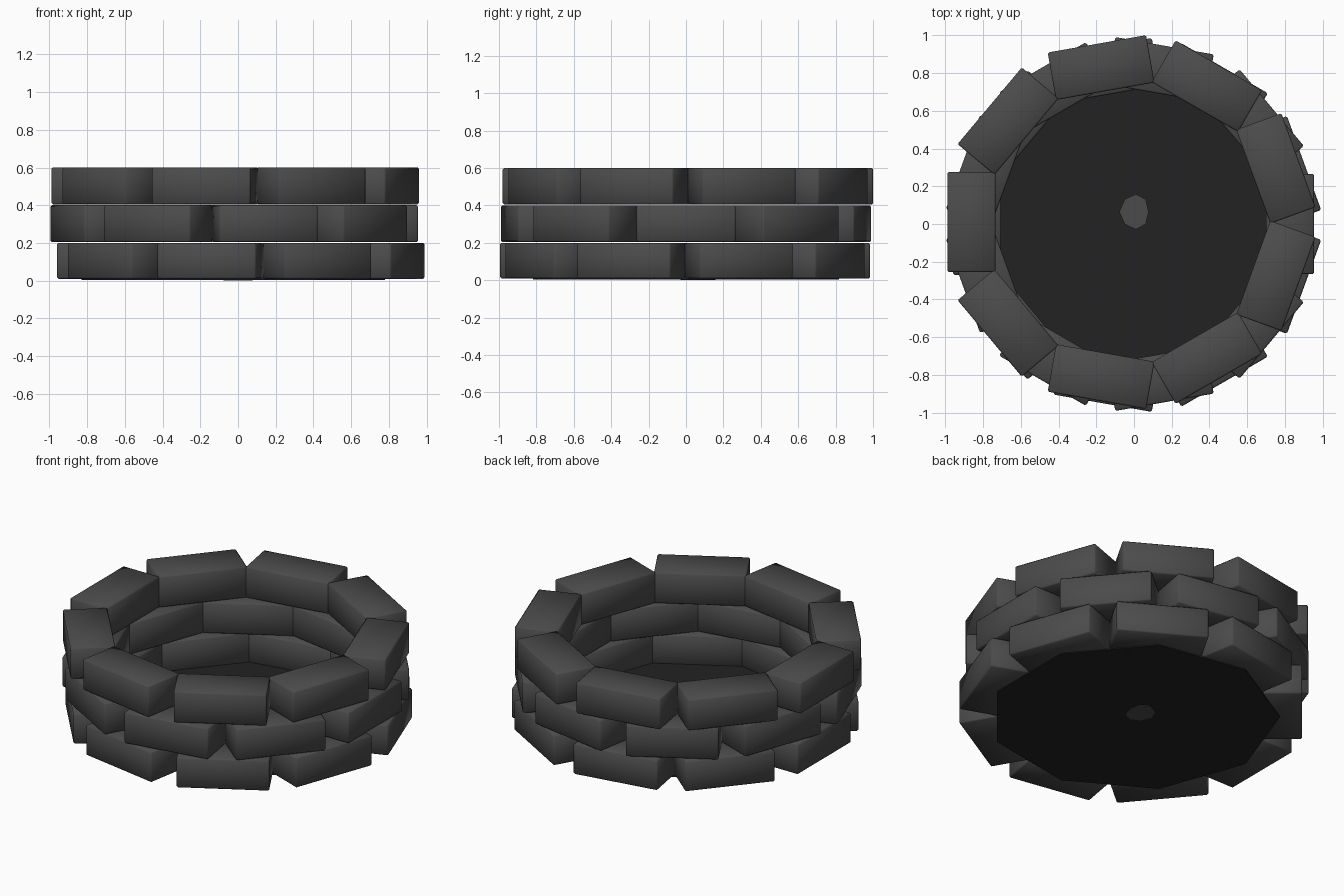
import bpy, bmesh, math
from mathutils import Matrix, Vector

if "Cube" in bpy.data.objects:
    bpy.data.objects.remove(bpy.data.objects["Cube"])

def material(name, v):
    m = bpy.data.materials.new(name)
    m.diffuse_color = (v, v, v, 1)
    m.use_nodes = True
    m.node_tree.nodes["Principled BSDF"].inputs["Base Color"].default_value = m.diffuse_color
    return m

STONE = material("charcoal stone", 0.07)
ASH = material("black ash", 0.016)

def finish(name, bm, mat, smooth):
    me = bpy.data.meshes.new(name)
    bm.normal_update()
    bm.to_mesh(me)
    bm.free()
    me.materials.append(mat)
    for p in me.polygons:
        p.use_smooth = smooth
    ob = bpy.data.objects.new(name, me)
    bpy.context.collection.objects.link(ob)
    return ob

COUNT = 9
INNER, OUTER, LENGTH = 0.705, 0.96, 0.53

def brick(name, center, angle, z0, z1):
    # softly shaded block with a tiny chamfer, long side along the ring
    bm = bmesh.new()
    bmesh.ops.create_cube(bm, size=1)
    bmesh.ops.scale(bm, vec=(OUTER - INNER, LENGTH, z1 - z0), verts=bm.verts)
    bmesh.ops.bevel(bm, geom=bm.edges[:], offset=0.008, segments=1, affect='EDGES')
    ob = finish(name, bm, STONE, True)
    r = (INNER + OUTER) / 2
    ob.location = (center[0] + r * math.cos(angle), center[1] + r * math.sin(angle), (z0 + z1) / 2)
    ob.rotation_euler.z = angle

# three courses of bricks: (centre, start angle, bottom, top)
courses = [((0.0, -0.005), 20, 0.01, 0.20),
           ((-0.005, 0.0), 0, 0.205, 0.40),
           ((-0.03, 0.01), 20, 0.405, 0.60)]
for c, (center, start, z0, z1) in enumerate(courses):
    for i in range(COUNT):
        brick(f"brick_course{c + 1}_{i + 1}", center, math.radians(start + 360 / COUNT * i), z0, z1)

# ash floor: nine-sided plate with corners under the brick middles
bm = bmesh.new()
bmesh.ops.create_cone(bm, cap_ends=True, segments=COUNT, radius1=0.83, radius2=0.83, depth=0.012,
                      matrix=Matrix.Translation((0, 0, 0.010)))
floor = finish("ash_floor", bm, ASH, False)
a = max(floor.data.vertices, key=lambda v: v.co.y).co
floor.rotation_euler.z = math.radians(100) - math.atan2(a.y, a.x)

# small flat stone poking through the middle of the floor
bm = bmesh.new()
bmesh.ops.create_cone(bm, cap_ends=True, segments=8, radius1=0.078, radius2=0.078, depth=0.025,
                      matrix=Matrix.Translation((0, 0, 0.0125)))
for v in bm.verts:
    v.co.y *= 1.2
    v.co.x += 0.1 * v.co.y * (1 if v.co.y > 0 else -1)
stone = finish("center_stone", bm, STONE, False)
stone.location = (0, 0.065, 0)
